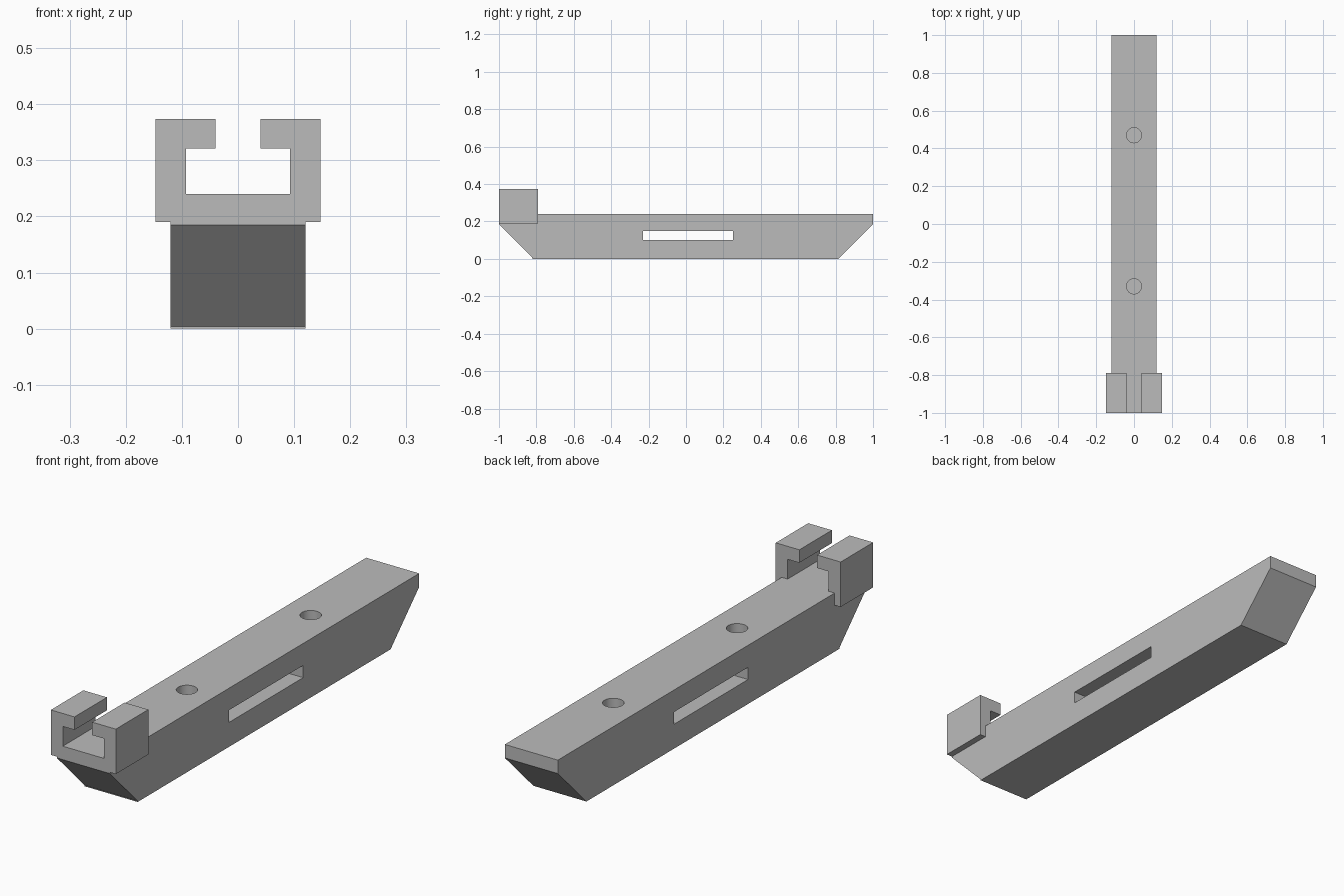
import bpy
import bmesh
from mathutils import Matrix, Vector

default = bpy.data.objects.get("Cube")
if default:
    bpy.data.objects.remove(default, do_unlink=True)

grey = bpy.data.materials.new("plain grey")
grey.use_nodes = True
colour = (0.5, 0.5, 0.5, 1)
grey.diffuse_color = colour
grey.node_tree.nodes["Principled BSDF"].inputs["Base Color"].default_value = colour


def finish(name, bm):
    """Turn a bmesh into a named grey object."""
    bmesh.ops.recalc_face_normals(bm, faces=bm.faces)
    mesh = bpy.data.meshes.new(name)
    bm.to_mesh(mesh)
    bm.free()
    mesh.materials.append(grey)
    obj = bpy.data.objects.new(name, mesh)
    bpy.context.scene.collection.objects.link(obj)
    return obj


def extrude_profile(name, points, offset):
    """Extrude a closed outline along an offset vector."""
    bm = bmesh.new()
    face = bm.faces.new([bm.verts.new(p) for p in points])
    side = bmesh.ops.extrude_face_region(bm, geom=[face], use_keep_orig=True)
    moved = [g for g in side["geom"] if isinstance(g, bmesh.types.BMVert)]
    bmesh.ops.translate(bm, verts=moved, vec=Vector(offset))
    return finish(name, bm)


def cut(target, cutter):
    """Subtract a hidden cutter from the target."""
    mod = target.modifiers.new(cutter.name, 'BOOLEAN')
    mod.operation = 'DIFFERENCE'
    mod.solver = 'EXACT'
    mod.object = cutter
    cutter.hide_render = True
    cutter.hide_set(True)


# Long bar with sloping ends
HALF, TOP = 0.12, 0.24
outline = [(-1, TOP), (1, TOP), (1, 0.185), (0.815, 0), (-0.82, 0),
           (-0.82, 0.004), (-1, 0.185)]
bar = extrude_profile("bar", [(-HALF, y, z) for y, z in outline], (2 * HALF, 0, 0))

# Slot through the sides
slot = [(-0.23, 0.1), (0.25, 0.1), (0.25, 0.15), (-0.23, 0.15)]
cut(bar, extrude_profile("slot_cutter", [(-0.2, y, z) for y, z in slot], (0.4, 0, 0)))

# Blind round holes in the top
DEPTH = 0.12
for label, y in (("front", -0.33), ("back", 0.47)):
    bm = bmesh.new()
    bmesh.ops.create_cone(bm, cap_ends=True, segments=48, radius1=0.04, radius2=0.04,
                          depth=2 * DEPTH, matrix=Matrix.Translation((0, y, TOP)))
    cut(bar, finish(label + "_hole_cutter", bm))

# Hooked jaws at the front end, mirrored left and right
hook = [(HALF, 0.19), (0.147, 0.19), (0.147, 0.374), (0.04, 0.374),
        (0.04, 0.321), (0.093, 0.321), (0.093, TOP), (HALF, TOP)]
for label, s in (("left", 1), ("right", -1)):
    extrude_profile(label + "_jaw", [(s * x, -1, z) for x, z in hook], (0, 0.21, 0))

# Smooth hole walls, sharp edges elsewhere
bpy.context.view_layer.update()
bpy.ops.object.select_all(action='DESELECT')
bar.select_set(True)
bpy.context.view_layer.objects.active = bar
for mod in list(bar.modifiers):
    bpy.ops.object.modifier_apply(modifier=mod.name)
bpy.ops.object.shade_smooth_by_angle()
for obj in list(bpy.data.objects):
    if obj.name.endswith("_cutter"):
        bpy.data.objects.remove(obj, do_unlink=True)
